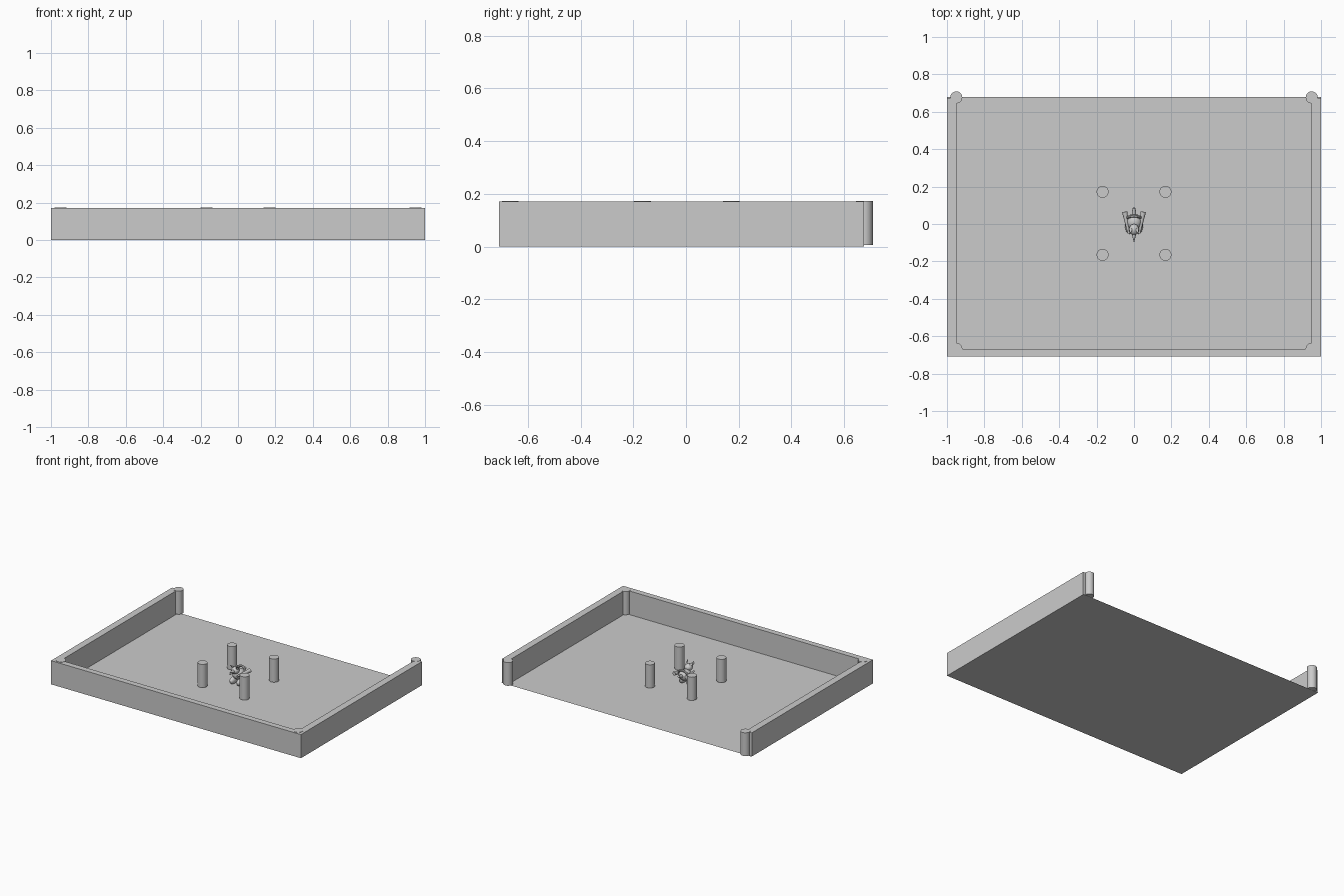
import bpy, math
from mathutils import Vector

if "Cube" in bpy.data.objects:
    bpy.data.objects.remove(bpy.data.objects["Cube"])


def finish(name, smooth=True):
    ob = bpy.context.object
    ob.name = name
    bpy.ops.object.transform_apply(location=False, rotation=True, scale=True)
    if smooth:
        bpy.ops.object.shade_smooth_by_angle(angle=math.radians(35))
    return ob


def box(name, x0, x1, y0, y1, z0, z1):
    bpy.ops.mesh.primitive_cube_add(size=1, location=((x0+x1)/2, (y0+y1)/2, (z0+z1)/2))
    bpy.context.object.scale = (x1-x0, y1-y0, z1-z0)
    return finish(name, False)


def pillar(name, x, y):
    bpy.ops.mesh.primitive_cylinder_add(vertices=32, radius=0.032, depth=0.168,
                                        location=(x, y, 0.089))
    return finish(name)


def ball(name, loc, size):
    bpy.ops.mesh.primitive_uv_sphere_add(segments=16, ring_count=10, radius=1, location=loc)
    bpy.context.object.scale = size
    return finish(name)


def spike(name, a, b, r1, r2):
    a, b = Vector(a), Vector(b)
    d = b - a
    bpy.ops.mesh.primitive_cone_add(vertices=12, radius1=r1, radius2=r2, depth=d.length,
                                    location=(a+b)/2)
    bpy.context.object.rotation_euler = d.to_track_quat('Z', 'Y').to_euler()
    return finish(name)


# Floor sheet
bpy.ops.mesh.primitive_plane_add(size=1, location=(0, -0.0145, 0))
bpy.context.object.scale = (2, 1.389, 1)
finish("floor", False)

# Walls on three sides, open at the back
H = 0.171
box("front_wall", -1, 1, -0.709, -0.667, 0, H)
for side, s in (("left", -1), ("right", 1)):
    box(side + "_wall", *sorted((s*0.95, s*1.0)), -0.709, 0.675, 0, H)
    # Corner and inner pillars
    for end, y in (("front", -0.667), ("back", 0.677)):
        pillar(f"{side}_{end}_corner_pillar", s*0.95, y)
    for end, y in (("front", -0.165), ("back", 0.172)):
        pillar(f"{side}_{end}_inner_pillar", s*0.168, y)

# Small centre ornament: body, collar ring, beak, tail, side fins and feet
ball("ornament_body", (0, 0.01, 0.07), (0.042, 0.046, 0.038))
bpy.ops.mesh.primitive_torus_add(major_segments=20, minor_segments=8, major_radius=0.036,
                                 minor_radius=0.008, location=(0, 0.03, 0.08))
bpy.context.object.rotation_euler = (math.radians(70), 0, 0)
finish("ornament_ring")
ball("ornament_head", (0, -0.03, 0.11), (0.027, 0.03, 0.025))
spike("ornament_beak", (0, -0.045, 0.11), (0, -0.097, 0.115), 0.014, 0.001)
spike("ornament_tail", (0, 0.04, 0.07), (0, 0.085, 0.085), 0.014, 0.008)
for side, s in (("left", -1), ("right", 1)):
    spike(side + "_ornament_fin", (s*0.028, -0.05, 0.08), (s*0.05, 0.065, 0.085), 0.006, 0.014)
    spike(side + "_ornament_horn", (s*0.015, -0.03, 0.125), (s*0.025, -0.055, 0.15), 0.009, 0.001)
    ball(side + "_ornament_foot", (s*0.028, -0.01, 0.025), (0.02, 0.04, 0.025))
